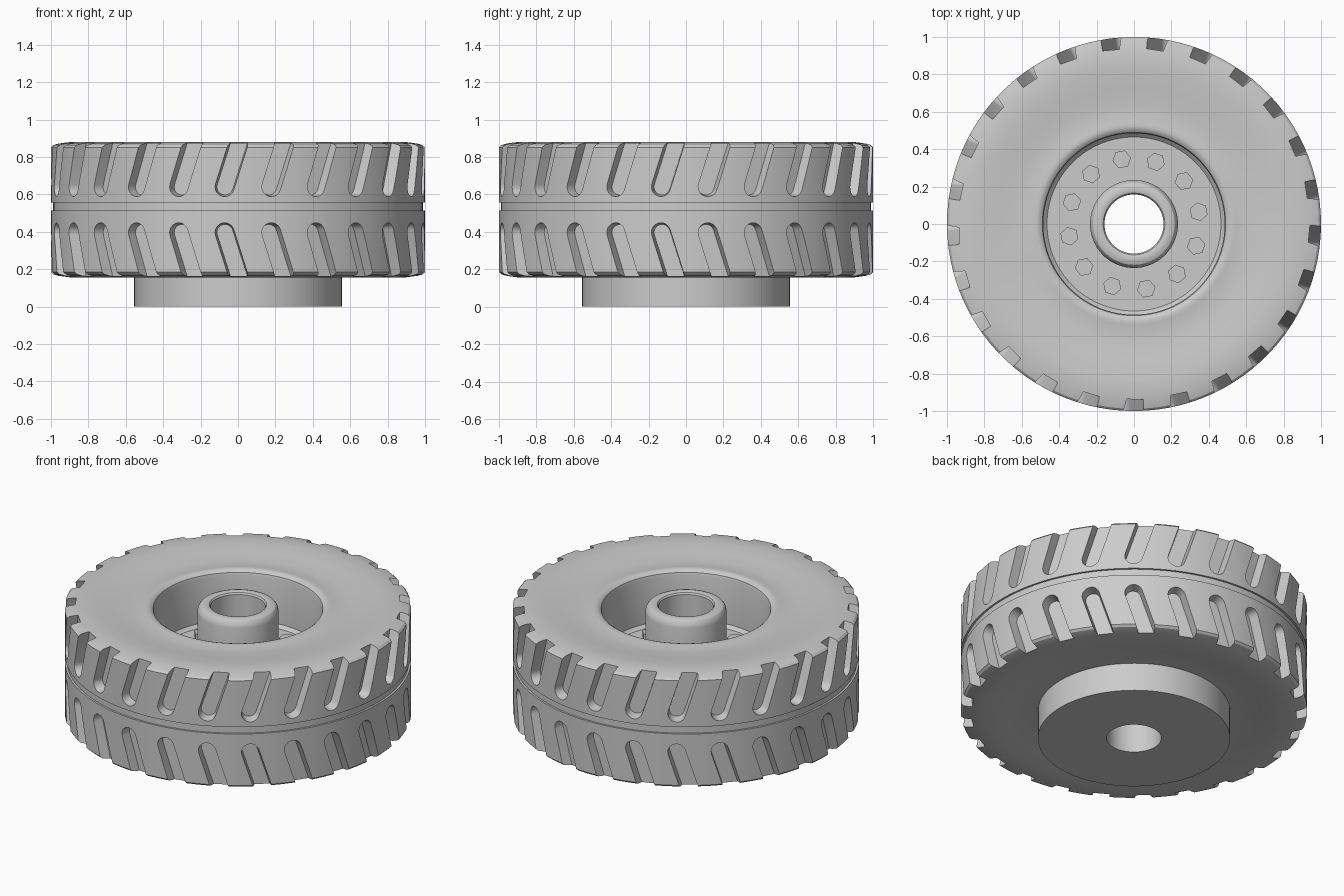
import bpy, bmesh
from math import sin, cos, pi, radians
from mathutils import Matrix, Vector

if "Cube" in bpy.data.objects:
    bpy.data.objects.remove(bpy.data.objects["Cube"])

MID = 0.5185      # mid height of the tyre
TREADS = 25
SIDES = 100


def make_object(name, bm):
    bmesh.ops.recalc_face_normals(bm, faces=bm.faces)
    mesh = bpy.data.meshes.new(name)
    bm.to_mesh(mesh)
    bm.free()
    ob = bpy.data.objects.new(name, mesh)
    bpy.context.collection.objects.link(ob)
    return ob


def lathe(name, profile, sides):
    """Revolve a closed (radius, z) profile around z."""
    bm = bmesh.new()
    rings = [[bm.verts.new((r * cos(2 * pi * i / sides), r * sin(2 * pi * i / sides), z))
              for r, z in profile] for i in range(sides)]
    n = len(profile)
    for i in range(sides):
        a, b = rings[i], rings[(i + 1) % sides]
        for j in range(n):
            k = (j + 1) % n
            bm.faces.new((a[j], b[j], b[k], a[k]))
    return make_object(name, bm)


def add_slot(bm, angle, flip):
    """Slanted round-ended tread slot, tapering towards its floor."""
    def ring(radius, w):
        low, high = Vector((-0.037, 0.64)), Vector((0.078, 1.0))
        d = (high - low).normalized()
        side = Vector((d.y, -d.x))
        pts = [high - side * w]
        pts += [low + w * (-side * cos(t) - d * sin(t)) for t in (pi * k / 10 for k in range(11))]
        pts.append(high + side * w)
        rot = Matrix.Rotation(angle, 3, 'Z')
        return [bm.verts.new(rot @ Vector((radius, u, 2 * MID - z if flip else z))) for u, z in pts]
    inner, outer = ring(0.937, 0.043), ring(1.06, 0.060)
    n = len(inner)
    bm.faces.new(inner)
    bm.faces.new(outer)
    for i in range(n):
        j = (i + 1) % n
        bm.faces.new((inner[i], inner[j], outer[j], outer[i]))


# Tyre, dished rim, hub and mounting boss as one turned solid
sidewall = [(0.54, 0.862), (0.58, 0.857), (0.64, 0.858), (0.73, 0.868), (0.83, 0.880),
            (0.90, 0.880), (0.96, 0.872), (0.988, 0.864), (1.0, 0.852)]
lower_wall = [(r, 2 * MID - z) for r, z in reversed(sidewall) if r > 0.57]
profile = [(0.158, 0.0), (0.158, 0.862), (0.165, 0.872), (0.178, 0.876), (0.198, 0.876),
           (0.218, 0.868), (0.230, 0.852), (0.235, 0.83), (0.235, 0.53),
           (0.465, 0.53), (0.485, 0.55), (0.485, 0.83), (0.490, 0.848), (0.505, 0.860), (0.52, 0.864)]
profile += sidewall
profile += [(1.0, 0.557), (0.988, 0.557), (0.988, 0.513), (1.0, 0.513)]
profile += lower_wall + [(0.555, 0.18), (0.555, 0.0)]
wheel = lathe("tyre_and_hub", profile, SIDES)

# Tread slots cut from both shoulders
bm = bmesh.new()
for i in range(TREADS):
    for flip in (False, True):
        add_slot(bm, radians(-92) + 2 * pi * i / TREADS, flip)
cutter = make_object("tread_cutter", bm)
cutter.hide_render = True

mod = wheel.modifiers.new("tread", 'BOOLEAN')
mod.operation = 'DIFFERENCE'
mod.solver = 'EXACT'
mod.object = cutter
bpy.context.view_layer.objects.active = wheel
wheel.select_set(True)
bpy.ops.object.modifier_apply(modifier=mod.name)
bpy.data.objects.remove(cutter)
bpy.ops.object.shade_smooth_by_angle(angle=radians(25))

# Ring of hexagonal wheel bolts
bm = bmesh.new()
for i in range(12):
    a = radians(10.7 + 30 * i)
    place = Matrix.Rotation(a, 4, 'Z') @ Matrix.Translation((0.352, 0, 0.54))
    bmesh.ops.create_cone(bm, cap_ends=True, segments=6, radius1=0.05, radius2=0.05,
                          depth=0.05, matrix=place)
make_object("wheel_bolts", bm)
